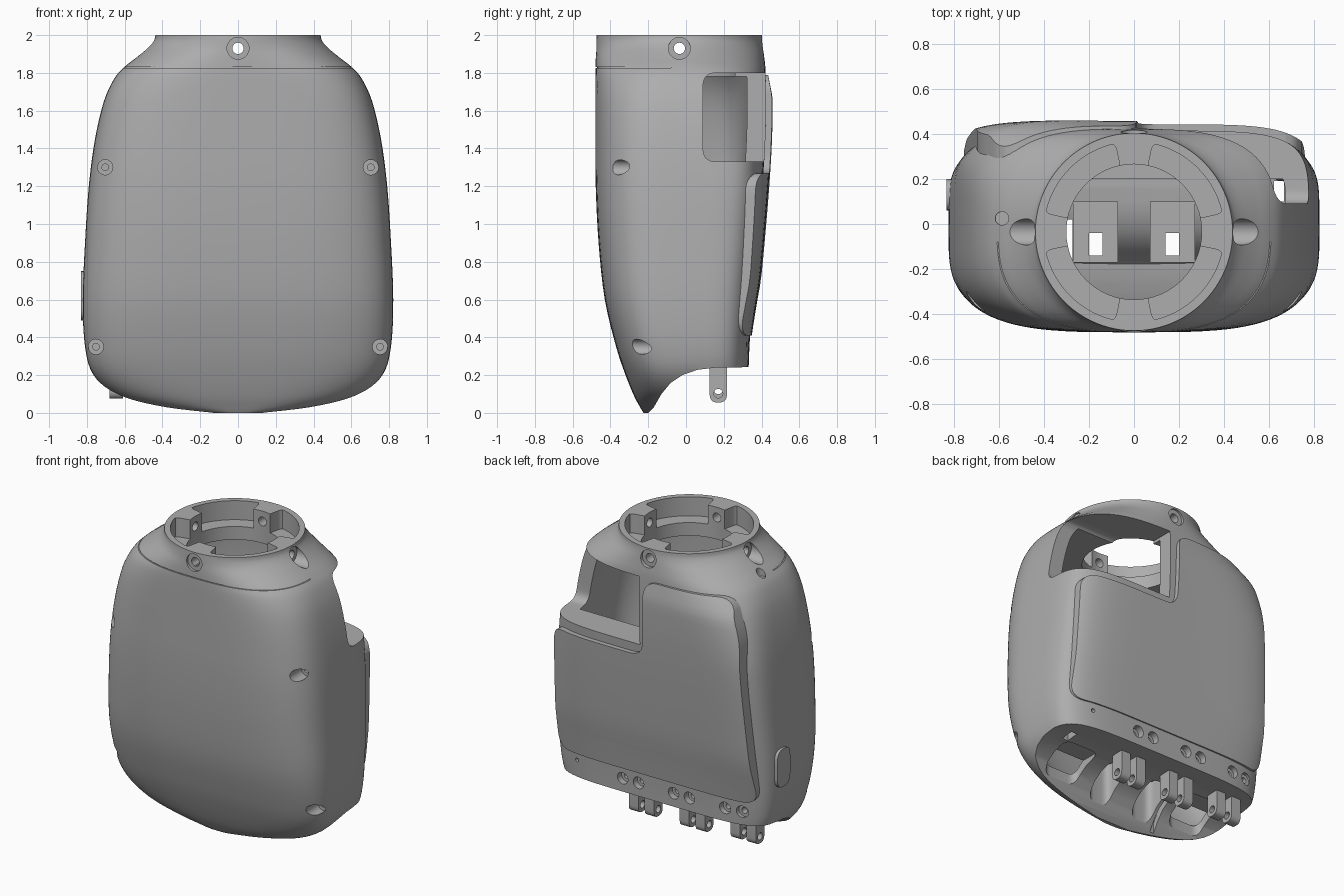
import bpy, bmesh, math
from mathutils import Vector

if "Cube" in bpy.data.objects:
    bpy.data.objects.remove(bpy.data.objects["Cube"])

grey = bpy.data.materials.new("plain_grey")
grey.use_nodes = True
colour = (0.42, 0.42, 0.42, 1)
grey.diffuse_color = colour
grey.node_tree.nodes["Principled BSDF"].inputs["Base Color"].default_value = colour


def finish(name, bm):
    bmesh.ops.recalc_face_normals(bm, faces=bm.faces)
    mesh = bpy.data.meshes.new(name)
    bm.to_mesh(mesh)
    bm.free()
    mesh.materials.append(grey)
    ob = bpy.data.objects.new(name, mesh)
    bpy.context.collection.objects.link(ob)
    return ob


def boolean(target, tool, op="DIFFERENCE"):
    mod = target.modifiers.new("cut", "BOOLEAN")
    mod.operation, mod.solver, mod.object = op, "EXACT", tool
    bpy.context.view_layer.objects.active = target
    bpy.ops.object.modifier_apply(modifier=mod.name)
    bpy.data.objects.remove(tool)


def prism(name, pts, axis, lo, hi):
    """Extrude a flat outline along an axis."""
    def place(p, t):
        return {"x": (t, p[0], p[1]), "y": (p[0], t, p[1]), "z": (p[0], p[1], t)}[axis]
    bm = bmesh.new()
    a = [bm.verts.new(place(p, lo)) for p in pts]
    b = [bm.verts.new(place(p, hi)) for p in pts]
    bm.faces.new(a)
    bm.faces.new(b)
    for i in range(len(a)):
        j = (i + 1) % len(a)
        bm.faces.new((a[i], a[j], b[j], b[i]))
    return finish(name, bm)


def disc(cx, cy, r, n=32):
    return [(cx + r * math.cos(k * math.tau / n), cy + r * math.sin(k * math.tau / n)) for k in range(n)]


def rect(x0, x1, y0, y1):
    return [(x0, y0), (x1, y0), (x1, y1), (x0, y1)]


def rounded(pts, r, n=6):
    """Round every corner of an outline."""
    out = []
    for i, p in enumerate(pts):
        p = Vector(p)
        a, b = Vector(pts[i - 1]) - p, Vector(pts[(i + 1) % len(pts)]) - p
        a = p + a.normalized() * min(r, a.length * .45)
        b = p + b.normalized() * min(r, b.length * .45)
        out += [tuple(a.lerp(p, k / n).lerp(p.lerp(b, k / n), k / n)) for k in range(n + 1)]
    return out


def clamp(v):
    return max(0, min(1, v))


# Body sections: height, half width, front, back, squareness
SECTIONS = [Vector(s) for s in (
    (0, .2, -.225, .3, 3), (.03, .45, -.243, .31, 3), (.09, .645, -.275, .32, 3.2),
    (.2, .765, -.32, .33, 3.4), (.35, .81, -.37, .336, 3.5), (.6, .822, -.43, .352, 3.6),
    (.9, .81, -.463, .38, 3.6), (1.2, .79, -.478, .405, 3.6), (1.45, .757, -.48, .42, 3.5),
    (1.65, .71, -.48, .424, 3.3), (1.77, .655, -.48, .422, 3), (1.83, .603, -.479, .42, 2.7),
    (1.88, .54, -.478, .415, 2.4), (1.93, .482, -.476, .41, 2.1), (1.97, .447, -.475, .405, 2),
    (2, .437, -.473, .403, 2))]


def body(name, inset=lambda z, c: 0, seg=96, sub=4):
    """Loft the body sections, moved inwards by inset(height, side)."""
    rows = []
    last = len(SECTIONS) - 1
    for i in range(last):
        p0, p1, p2, p3 = [SECTIONS[min(max(k, 0), last)] for k in range(i - 1, i + 3)]
        for s in range(sub):
            t = s / sub
            rows.append(p1 + (p2 - p0) * t / 2 + (p0 - 2.5 * p1 + 2 * p2 - p3 / 2) * t * t
                        + (1.5 * (p1 - p2) + (p3 - p0) / 2) * t ** 3)
    rows.append(SECTIONS[last])
    rings = []
    bm = bmesh.new()
    for z, w, f, b, n in rows:
        ring = []
        for k in range(seg):
            c, s = math.cos(k * math.tau / seg), math.sin(k * math.tau / seg)
            d = inset(z, c)
            # the back corners are squarer than the front ones
            e = 2 / (n * (1 + .5 * clamp((1.85 - z) / .5)) if s > 0 else n)
            half = (b - f) / 2 - d
            ring.append(bm.verts.new((math.copysign(abs(c) ** e, c) * max(w - d, .03),
                                      (f + b) / 2 + math.copysign(abs(s) ** e, s) * half, z)))
        rings.append(ring)
    for lo, hi in zip(rings, rings[1:]):
        for k in range(seg):
            j = (k + 1) % seg
            bm.faces.new((lo[k], lo[j], hi[j], hi[k]))
    bm.faces.new(rings[0])
    bm.faces.new(rings[-1])
    return finish(name, bm)


def underside(lift):
    """Block below the arched bottom edge."""
    arch = [(-.2, 0), (-.17, .03), (-.13, .1), (-.08, .16), (-.02, .2), (.06, .228), (.16, .24), (1, .25)]
    return prism("underside", [(-1, -1), (-1, lift), *[(y, z + lift) for y, z in arch], (1, -1)], "x", -1.2, 1.2)


def swell(z, c):
    """Panel height: thin at both ends, fuller on the right side."""
    return -(.032 + .025 * clamp(-c * 1.5)) * min(clamp((z - .3) / .4), clamp((1.87 - z) / .2))


shell = body("body_shell")

# Raised back panel
outline = rounded([(-.76, .41), (.76, .41), (.74, 1.27), (.02, 1.27), (.01, 1.79), (-.59, 1.79), (-.69, 1.55)], .1)
panel = body("panel", swell)
boolean(panel, prism("panel_outline", outline, "y", .12, 1), "INTERSECT")
boolean(shell, panel, "UNION")

# Seam around the front below the neck
seam = prism("seam", rect(-1, 1, -1, -.08), "z", 1.826, 1.831)
boolean(seam, body("seam_core", lambda z, c: .008))
boolean(shell, seam)

# Hollow inside, with a thick back wall that forms the window ledge
cavity = body("cavity", lambda z, c: .1)
boolean(cavity, underside(.07))
boolean(cavity, prism("ceiling", rect(-1, 1, -1, 1), "z", 1.78, 3))
boolean(cavity, prism("back_wall", rect(-1, 1, .2, 1), "z", -1, 1.33))
boolean(shell, cavity)

# Floor housings with pockets beneath and slots through them
for x in (-.17, .17):
    boolean(shell, prism("housing", rect(x - .1, x + .1, -.17, .1), "z", .1, .4), "UNION")
boolean(shell, underside(0))
for x in (-.17, .17):
    boolean(shell, prism("pocket", rounded(rect(x - .08, x + .08, -.15, .08), .05), "z", -.1, .36))
    boolean(shell, prism("slot", rect(x - .03, x + .03, -.14, -.04), "z", 0, 1))
for x in (-.5, .5):
    boolean(shell, prism("side_pocket", rounded(rect(x - .13, x + .13, -.13, .1), .06), "z", -.1, .25))
boolean(shell, prism("left_slot", rect(.62, .665, .1, .19), "z", 0, 1))
boolean(shell, prism("right_slot", rect(-.3, -.272, -.17, .02), "z", 0, 1))

# Neck opening, with a recess on each diagonal
NECK_Y = -.035
boolean(shell, prism("neck_bore", disc(0, NECK_Y, .3, 64), "z", 1.6, 2.2))
for q in range(4):
    arc = [math.radians(45 + 90 * q + a) for a in range(-33, 34, 6)]
    lobe = [(r * math.cos(a), NECK_Y + r * math.sin(a))
            for r, run in ((.4, arc), (.28, arc[::-1])) for a in run]
    boolean(shell, prism("neck_recess", rounded(lobe, .03, 3), "z", 1.87, 2.2))

# Screw holes through the neck, countersunk
boolean(shell, prism("neck_hole", disc(0, 1.93, .03, 24), "y", -1, 1))
boolean(shell, prism("neck_hole", disc(NECK_Y, 1.93, .03, 24), "x", -1, 1))
for s in (-1, 1):
    boolean(shell, prism("side_sink", disc(NECK_Y, 1.93, .058), "x", s * .43, s))
    boolean(shell, prism("end_sink", disc(0, 1.93, .058), "y", NECK_Y + s * .425, s))

# Open window in the upper back corner
boolean(shell, prism("window", rounded(rect(.09, 1, 1.33, 1.8), .07), "x", .06, 1.2))

# Front screw holes
for s in (-1, 1):
    for x, z, depth in ((.703, 1.3, -.26), (.752, .35, -.15)):
        boolean(shell, prism("screw_sink", disc(s * x, z, .04), "y", -1, depth))
        boolean(shell, prism("screw_hole", disc(s * x, z, .018, 16), "y", -1, depth + .04))

# Hinge lugs under the back edge, with screw pairs above them
lug_number = 0
for centre, foot in ((-.585, .075), (-.2, .055), (.185, .055)):
    for s in (-1, 1):
        x = centre + s * .06
        boolean(shell, prism("back_sink", disc(x, .335, .04), "y", .29, 1))
        boolean(shell, prism("back_hole", disc(x, .335, .02, 16), "y", .24, 1))
        lug_number += 1
        lug = prism(f"hinge_lug_{lug_number}", rounded(rect(.125, .217, foot, .29), .045), "x", x - .036, x + .036)
        boolean(lug, prism("pin_hole", disc(.171, foot + .048, .024, 20), "x", -1, 1))

# Small marks: pin hole at the back, dimple on the shoulder
boolean(shell, prism("back_pin", disc(.6, .36, .013, 12), "y", .2, 1))
boolean(shell, prism("shoulder_dimple", disc(-.585, .025, .03, 20), "z", 1.81, 2))

# Oval button on the right side
button = prism("side_button", rounded(rect(.06, .2, .49, .75), .07), "x", -.832, -.76)

for ob in list(bpy.context.collection.objects):
    if ob.type == "MESH":
        bpy.ops.object.select_all(action="DESELECT")
        ob.select_set(True)
        bpy.context.view_layer.objects.active = ob
        bpy.ops.object.shade_smooth_by_angle(angle=math.radians(28))
